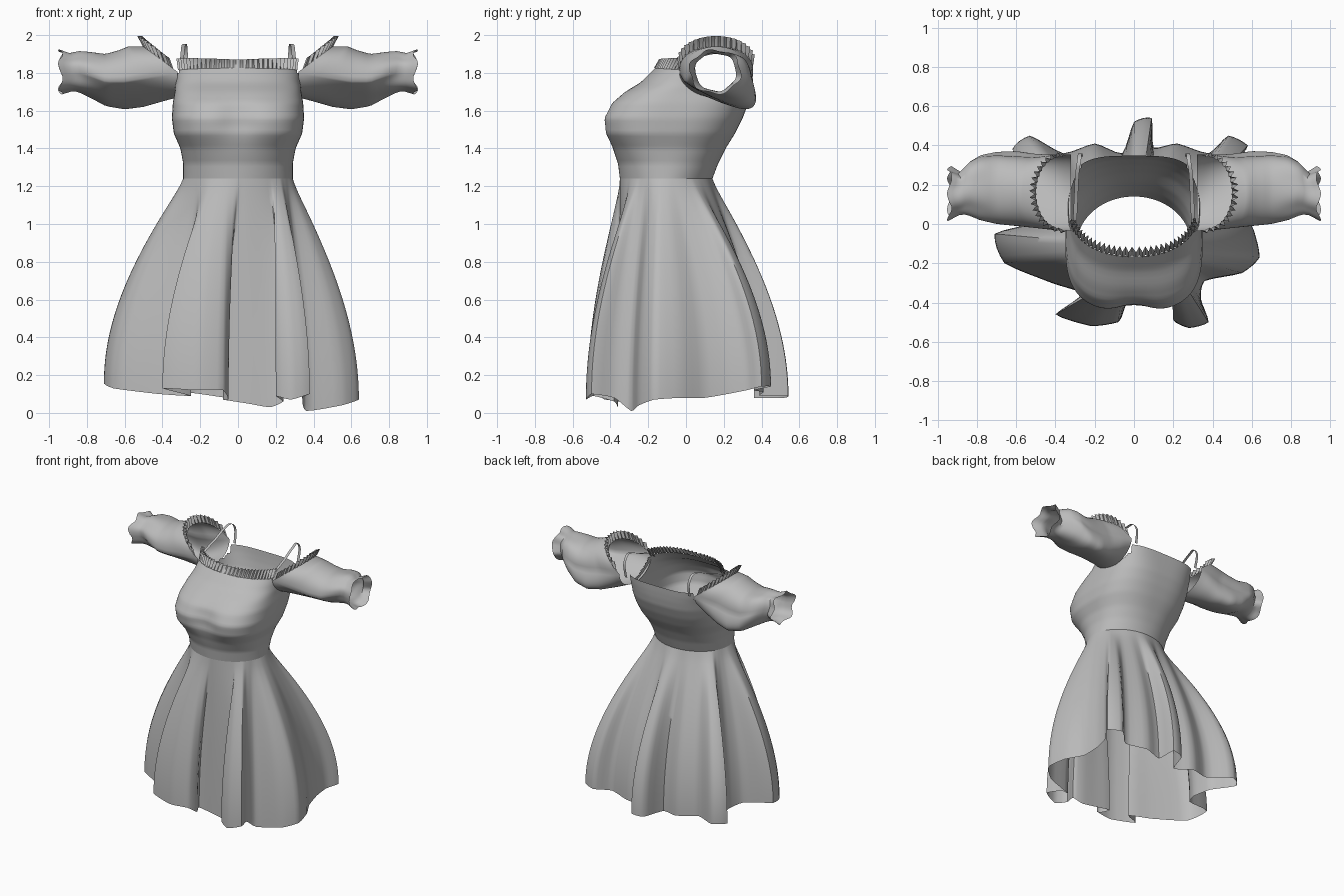
import bpy, bmesh, math
from mathutils import Vector

if "Cube" in bpy.data.objects:
    bpy.data.objects.remove(bpy.data.objects["Cube"])

fabric = bpy.data.materials.new("grey fabric")
fabric.diffuse_color = (0.5, 0.5, 0.5, 1)
fabric.use_nodes = True
fabric.node_tree.nodes["Principled BSDF"].inputs["Base Color"].default_value = fabric.diffuse_color


def surface(name, rows, closed=False, mirror=False, hole=None):
    """Skin a grid of points as one smooth cloth sheet."""
    bm = bmesh.new()
    grid = [[bm.verts.new(p) for p in row] for row in rows]
    n = len(rows[0])
    for a, b in zip(grid, grid[1:]):
        for i in range(n if closed else n - 1):
            j = (i + 1) % n
            bm.faces.new((a[i], a[j], b[j], b[i]))
    bmesh.ops.recalc_face_normals(bm, faces=bm.faces)
    if hole:
        gone = [f for f in bm.faces if hole(f.calc_center_median())]
        bmesh.ops.delete(bm, geom=gone, context='FACES')
    mesh = bpy.data.meshes.new(name)
    bm.to_mesh(mesh)
    bm.free()
    mesh.materials.append(fabric)
    ob = bpy.data.objects.new(name, mesh)
    bpy.context.collection.objects.link(ob)
    bpy.ops.object.select_all(action='DESELECT')
    ob.select_set(True)
    bpy.context.view_layer.objects.active = ob
    bpy.ops.object.shade_smooth_by_angle(angle=math.radians(55))
    if mirror:
        ob.modifiers.new("mirror", 'MIRROR')
    return ob


def station(table, z):
    """Interpolate a table whose first column is the key."""
    z = min(max(z, table[0][0]), table[-1][0])
    for a, b in zip(table, table[1:]):
        if z <= b[0]:
            t = (z - a[0]) / (b[0] - a[0])
            return [p + (q - p) * t for p, q in zip(a, b)]


def spow(v, e):
    return math.copysign(abs(v) ** e, v)


def catmull(a, b, c, d, t):
    return 0.5 * (2 * b + (c - a) * t + (2 * a - 5 * b + 4 * c - d) * t * t
                  + (3 * b - a - 3 * c + d) * t ** 3)


# Bodice: height, half width, front y, back y, front and back squareness
WAIST = 1.24
BODICE = [
    (1.24, .29, -.35, .14, 2.0, 2.0), (1.32, .29, -.36, .17, 2.2, 2.2),
    (1.40, .305, -.39, .21, 2.5, 2.4), (1.48, .34, -.435, .26, 2.9, 2.6),
    (1.56, .35, -.445, .30, 3.0, 2.8), (1.64, .345, -.40, .33, 3.0, 3.0),
    (1.70, .335, -.325, .34, 2.9, 3.2), (1.75, .33, -.24, .345, 2.6, 3.4),
    (1.83, .33, -.16, .35, 2.2, 3.6)]


def bodice_point(a, v):
    z = WAIST + v * (1.825 - .03 * (1 - math.cos(a)) / 2 - WAIST)
    _, rx, yf, yb, nf, nb = station(BODICE, z)
    n = nf if math.cos(a) > 0 else nb
    x = rx * spow(math.sin(a), 2 / n)
    y = (yf + yb) / 2 - (yb - yf) / 2 * spow(math.cos(a), 2 / n)
    if math.cos(a) > 0:                              # soft dip between the bust
        y += .035 * math.exp(-(x / .1) ** 2 - ((z - 1.55) / .1) ** 2)
    return Vector((x, y, z))


def armhole(p):
    return abs(p.x) > .27 and p.z > 1.69 + 3.5 * (p.y - .165) ** 2


surface("bodice", [[bodice_point(math.tau * i / 128, r / 36) for i in range(128)]
                   for r in range(37)], closed=True, hole=armhole)

# Skirt: pleated hem outline flaring out from the waist
HEM = [
    (.05, -.36, .05), (.17, -.36, .03), (.24, -.38, .06), (.20, -.49, .09),
    (.28, -.53, .07), (.38, -.50, .10), (.34, -.38, .08), (.36, -.29, .01),
    (.55, -.25, .04), (.64, -.17, .07), (.61, -.03, .08), (.54, .10, .08),
    (.52, .22, .10), (.53, .32, .12), (.58, .40, .14), (.48, .45, .14),
    (.38, .36, .12), (.22, .41, .11), (.10, .39, .09), (.09, .54, .09),
    (0, .52, .08), (-.06, .36, .08), (-.20, .41, .10), (-.36, .36, .12),
    (-.53, .45, .14), (-.62, .38, .14), (-.48, .26, .11), (-.45, .12, .11),
    (-.50, .01, .13), (-.71, -.05, .16), (-.66, -.20, .13), (-.42, -.30, .10),
    (-.25, -.36, .09), (-.40, -.46, .13), (-.22, -.52, .12), (-.08, -.50, .12),
    (-.05, -.43, .07), (-.08, -.36, .07)]
# Where the hem points gather at the waist: hem index, degrees from the front
GATHER = [(0, 8), (2, 36), (3, 41), (6, 56), (9, 82), (14, 124), (15, 128),
          (19, 174), (20, 180), (24, 232), (25, 237), (28, 255), (29, 266),
          (32, 312), (33, 329), (36, 358), (38, 368)]
N, SUB = len(HEM), 4
columns = []
for i in range(N):
    p = [Vector(HEM[(i + k) % N]) for k in (-1, 0, 1, 2)]
    for k in range(SUB):
        t = k / SUB
        hem = catmull(*p, t) * .5 + p[1].lerp(p[2], t) * .5
        a = math.radians(station(GATHER, i + t)[1])
        columns.append((Vector((.29 * math.sin(a), -.105 - .245 * math.cos(a), WAIST)), hem))
rows = []
for r in range(29):
    t = r / 28
    f = math.sin(t * math.pi / 2) * (1 - .35 * math.exp(-t / .07))
    rows.append([Vector((w.x + (h.x - w.x) * f, w.y + (h.y - w.y) * f,
                         w.z + (h.z - w.z) * t)) for w, h in columns])
surface("skirt", rows, closed=True)

# Puff sleeves: x, tilt of upper edge, front y, back y, bottom z, top z, sag, ruffle
SLEEVE = [
    (.32, .18, -.035, .355, 1.67, 1.94, 0, 0), (.40, .14, -.03, .35, 1.64, 1.94, .04, 0),
    (.50, .08, -.02, .34, 1.605, 1.94, .08, 0), (.60, .03, -.01, .345, 1.59, 1.92, .10, 0),
    (.70, 0, 0, .35, 1.61, 1.90, .08, 0), (.78, 0, .02, .345, 1.66, 1.91, .04, .02),
    (.85, 0, .05, .31, 1.70, 1.915, 0, .03), (.88, 0, .05, .26, 1.705, 1.90, 0, .03),
    (.94, 0, .02, .29, 1.69, 1.92, 0, .06)]


def sleeve_point(x, a):
    x, tilt, yf, yb, zb, zt, sag, ruffle = station(SLEEVE, x)
    c, s = math.cos(a), math.sin(a)
    k = 1 + ruffle * math.sin(6 * a)
    up = max(c, 0) ** .8
    low = max(-c, 0)
    # the underside hangs lower at the back, tucked up at the front
    tuck = sag * .5 * low * (1 + s)
    return Vector((x + tilt * up + ruffle * .2 * math.cos(5 * a),
                   (yf + yb) / 2 - (yb - yf) / 2 * s * k + sag * low,
                   (zb + zt) / 2 + (zt - zb) / 2 * (up - low) * k + tuck - sag * .25 * low))


surface("sleeve", [[sleeve_point(.32 + .62 * r / 24, math.tau * i / 64) for i in range(64)]
                   for r in range(25)], closed=True, mirror=True)


# Gathered frills: zigzag strips standing on the neckline
def frill(name, path, rise, amp, mirror=False):
    rows = []
    for r in range(4):
        t = r / 3
        row = []
        for i, p in enumerate(path):
            tan = path[min(i + 1, len(path) - 1)] - path[max(i - 1, 0)]
            out = Vector((tan.y, -tan.x, 0)).normalized()
            wave = (0, 1, 0, -1)[i % 4] * amp * (.35 + .65 * t)
            row.append(p + rise(p) * t + out * wave)
        rows.append(row)
    surface(name, rows, mirror=mirror)


frill("neck_frill", [bodice_point(-1.25 + 2.5 * i / 120, 1) for i in range(121)],
      lambda p: Vector((0, .035, .045 + .05 * min(abs(p.x), .3))), .014)
frill("sleeve_frill", [sleeve_point(.32, 1.5 - 3.0 * i / 72) for i in range(73)],
      lambda p: Vector((.02, 0, .055)), .013, mirror=True)

# Thin shoulder straps
STRAP = [Vector(p) for p in ((.30, -.04, 1.80), (.30, .03, 1.85), (.295, .14, 1.89),
                             (.29, .25, 1.94), (.28, .32, 1.95), (.275, .36, 1.89),
                             (.27, .345, 1.79))]
path = []
for i in range(len(STRAP) - 1):
    q = [STRAP[min(max(i + k, 0), len(STRAP) - 1)] for k in (-1, 0, 1, 2)]
    path += [catmull(*q, k / 5) for k in range(5)]
path.append(STRAP[-1])
surface("strap", [[p + Vector((d, 0, 0)) for p in path] for d in (-.01, .01)], mirror=True)
